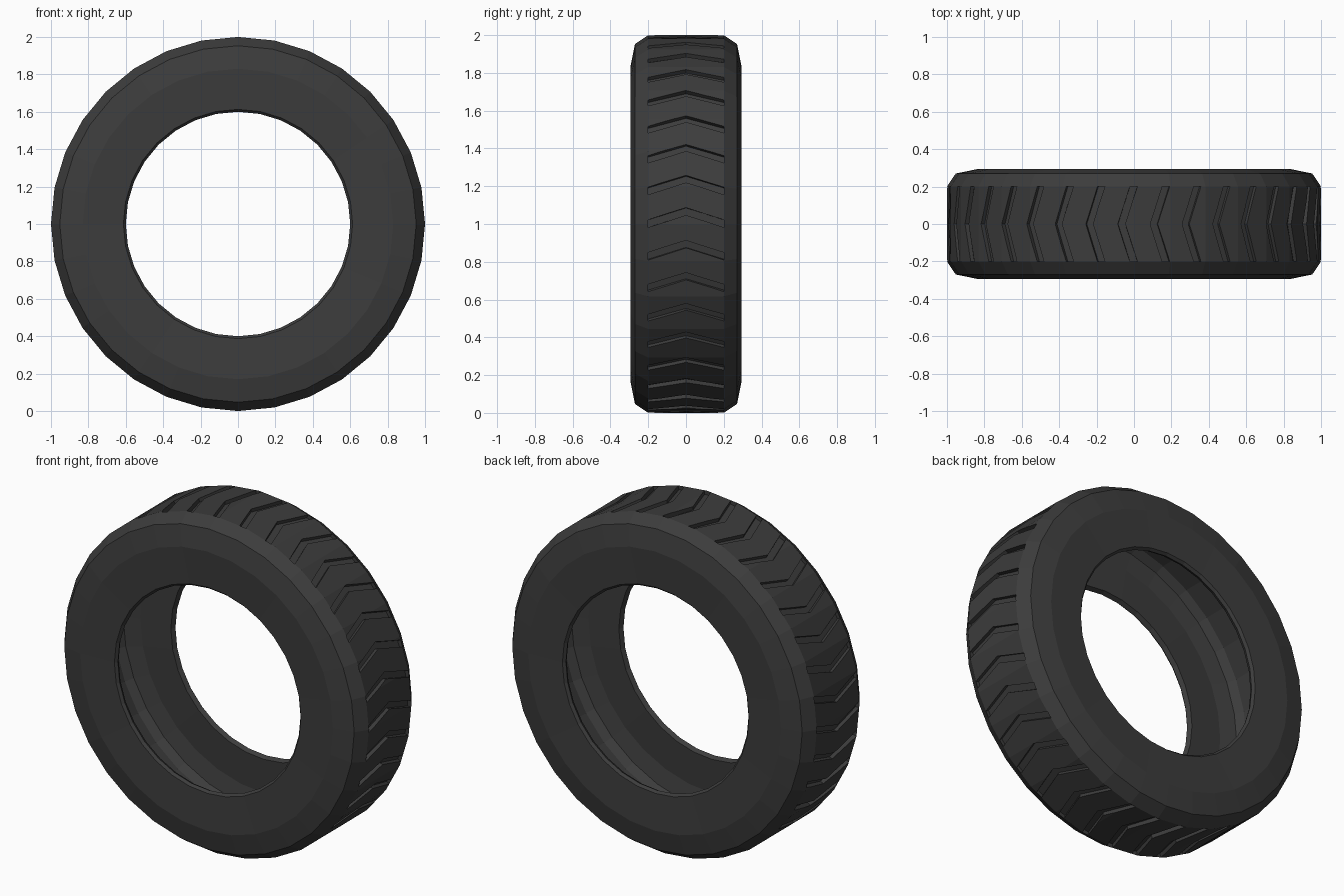
import bpy, bmesh
from math import sin, cos, radians, pi

if "Cube" in bpy.data.objects:
    bpy.data.objects.remove(bpy.data.objects["Cube"])

SEGS = 32
GROOVES = 36


def mesh_object(name, bm):
    bmesh.ops.recalc_face_normals(bm, faces=bm.faces)
    me = bpy.data.meshes.new(name)
    bm.to_mesh(me)
    bm.free()
    ob = bpy.data.objects.new(name, me)
    bpy.context.collection.objects.link(ob)
    return ob


def polar(r, y, a):
    return (r * cos(a), y, 1 + r * sin(a))


# Hollow tyre carcass: half profile (y, radius), mirrored, spun about y
outer = [(0.2, 1.0), (0.27, 0.953), (0.295, 0.83), (0.285, 0.613), (0.27, 0.6)]
inner = [(0.245, 0.613), (0.255, 0.82), (0.235, 0.92), (0.19, 0.95)]
half = outer + inner
profile = half + [(-y, r) for y, r in reversed(half)]
bm = bmesh.new()
rings = [[bm.verts.new(polar(r, y, 2 * pi * i / SEGS)) for y, r in profile]
         for i in range(SEGS)]
n = len(profile)
for i in range(SEGS):
    a, b = rings[i], rings[(i + 1) % SEGS]
    for j in range(n):
        k = (j + 1) % n
        bm.faces.new((a[j], a[k], b[k], b[j]))
tyre = mesh_object("tyre", bm)

# Chevron cutters for the tread grooves
bm = bmesh.new()
for g in range(GROOVES):
    apex = radians(5 + g * 360 / GROOVES)
    sections = []
    for y, drop in ((-0.2, 0.065), (0, 0), (0.2, 0.065)):
        a0, a1 = apex - drop, apex - drop - 0.04
        sections.append([bm.verts.new(polar(r, y, a)) for r, a in
                         ((0.975, a0), (1.03, a0), (1.03, a1), (0.975, a1))])
    for s, t in zip(sections, sections[1:]):
        for j in range(4):
            k = (j + 1) % 4
            bm.faces.new((s[j], s[k], t[k], t[j]))
    bm.faces.new(sections[0])
    bm.faces.new(sections[-1])
cutter = mesh_object("groove_cutter", bm)
cutter.hide_render = True
cutter.hide_set(True)

cut = tyre.modifiers.new("tread_grooves", 'BOOLEAN')
cut.operation = 'DIFFERENCE'
cut.solver = 'EXACT'
cut.object = cutter

# Dark rubber
rubber = bpy.data.materials.new("rubber")
rubber.diffuse_color = (0.045, 0.045, 0.045, 1)
rubber.use_nodes = True
rubber.node_tree.nodes["Principled BSDF"].inputs["Base Color"].default_value = rubber.diffuse_color
tyre.data.materials.append(rubber)
